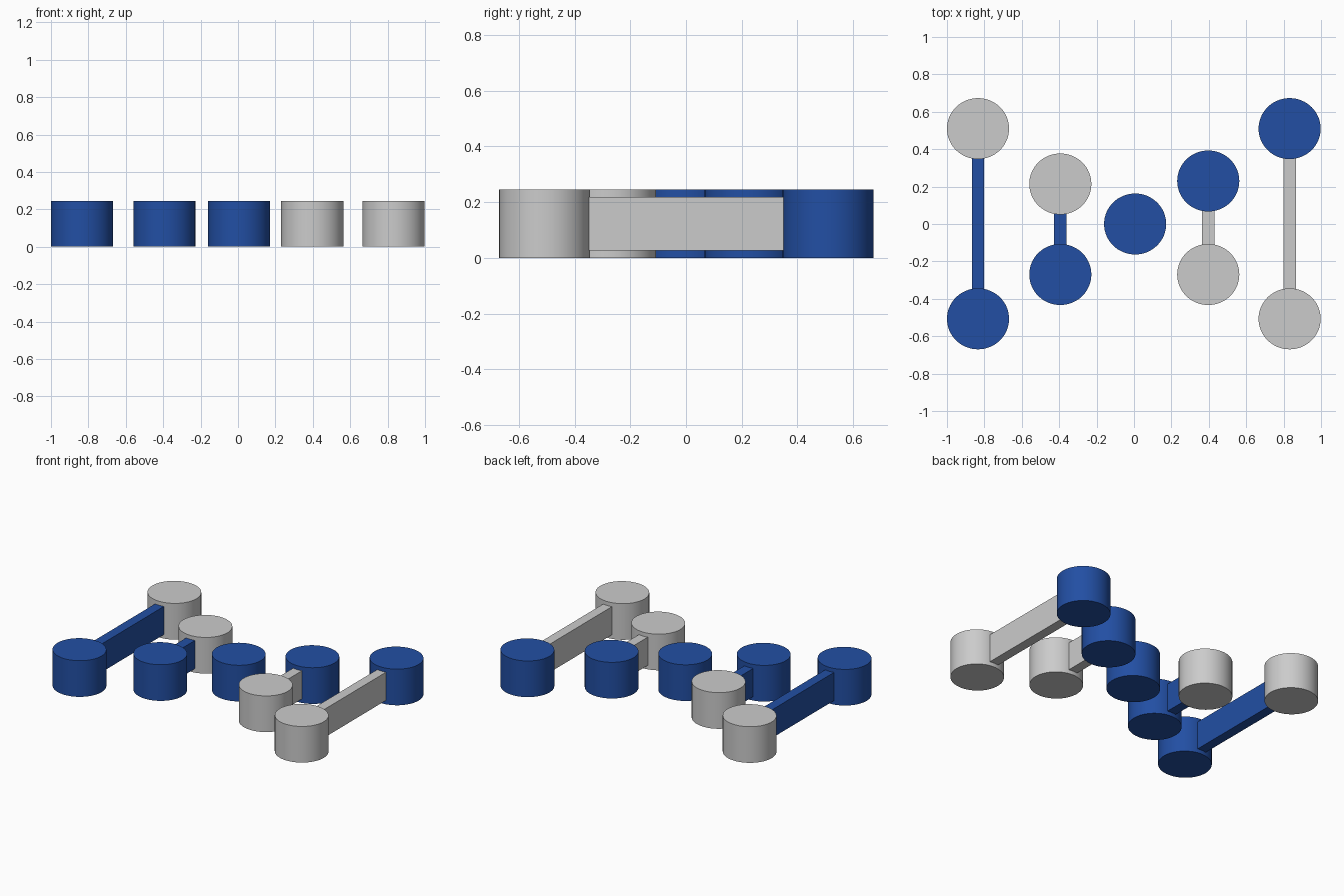
import bpy
import math

if "Cube" in bpy.data.objects:
    bpy.data.objects.remove(bpy.data.objects["Cube"])

HEIGHT = 0.245
RX, RY = 0.166, 0.163          # disc radii
BAR_W, BAR_Z0, BAR_Z1 = 0.066, 0.027, 0.218

blue = bpy.data.materials.new("blue")
blue.diffuse_color = (0.016, 0.078, 0.37, 1)
blue.use_nodes = True
blue.node_tree.nodes["Principled BSDF"].inputs["Base Color"].default_value = blue.diffuse_color


def finish(obj, name, is_blue):
    obj.name = name
    bpy.ops.object.transform_apply(location=False, rotation=False, scale=True)
    if is_blue:
        obj.data.materials.append(blue)


def drum(name, x, y, is_blue):
    bpy.ops.mesh.primitive_cylinder_add(vertices=64, radius=1, depth=HEIGHT,
                                        location=(x, y, HEIGHT / 2))
    obj = bpy.context.object
    obj.scale = (RX, RY, 1)
    finish(obj, name, is_blue)
    bpy.ops.object.shade_smooth_by_angle(angle=math.radians(30))


def bar(name, x, y0, y1, is_blue):
    bpy.ops.mesh.primitive_cube_add(
        size=1, location=(x, (y0 + y1) / 2, (BAR_Z0 + BAR_Z1) / 2))
    obj = bpy.context.object
    obj.scale = (BAR_W, y1 - y0, BAR_Z1 - BAR_Z0)
    finish(obj, name, is_blue)


# Pairs of drums joined by a bar: name, x, front y, back y, blue front
pairs = [
    ("outer_left", -0.834, -0.507, 0.510, True),
    ("inner_left", -0.394, -0.270, 0.214, True),
    ("inner_right", 0.397, -0.270, 0.230, False),
    ("outer_right", 0.832, -0.507, 0.510, False),
]
for name, x, y0, y1, front_blue in pairs:
    drum(name + "_front_drum", x, y0, front_blue)
    drum(name + "_back_drum", x, y1, not front_blue)
    # bar ends sit just inside the drum walls
    bar(name + "_bar", x, y0 + RY - 0.005, y1 - RY + 0.005, front_blue)

# Single drum in the middle
drum("centre_drum", 0.006, 0.0, True)
